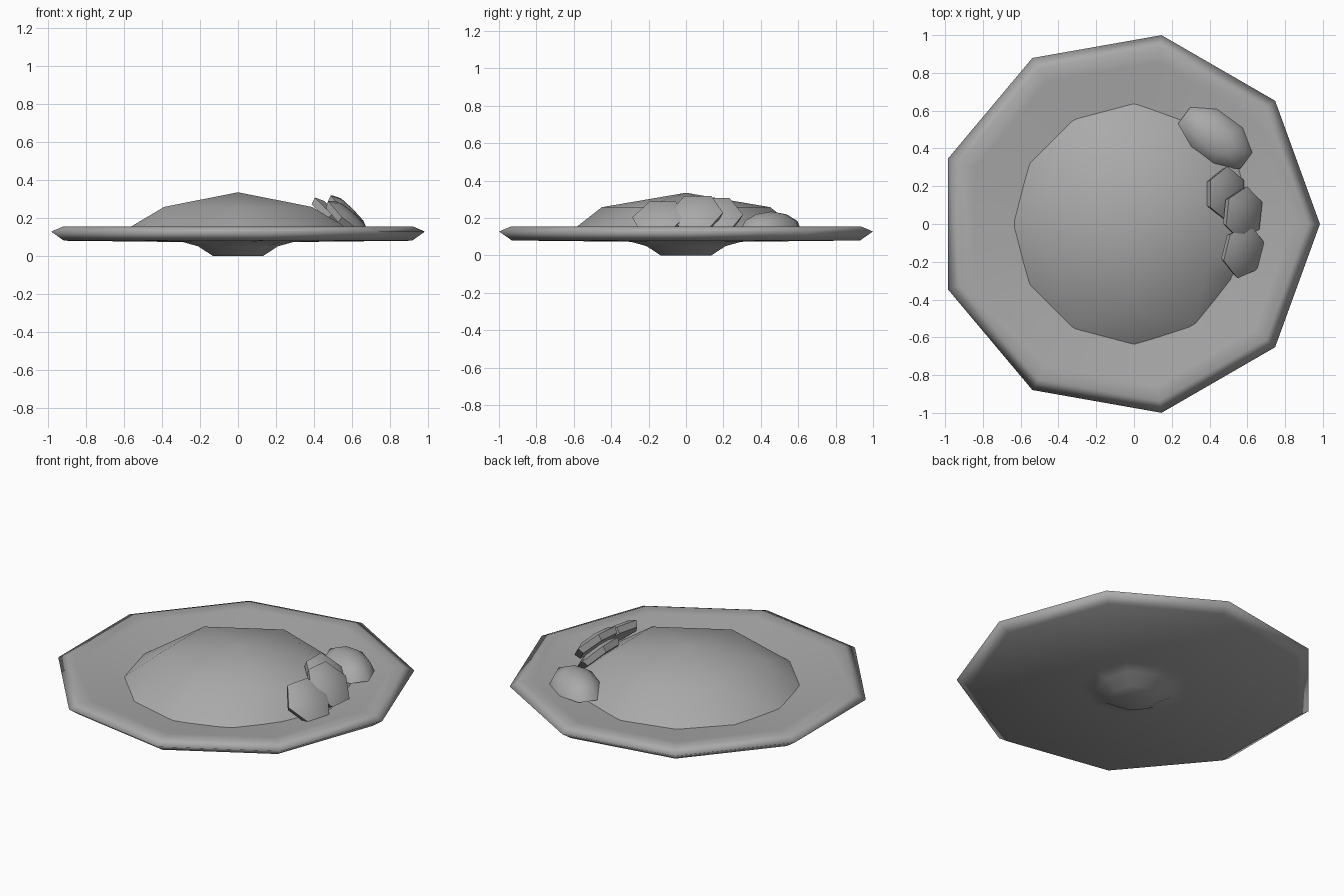
import bpy, bmesh, math
from mathutils import Matrix, Vector, Euler

cube = bpy.data.objects.get("Cube")
if cube:
    bpy.data.objects.remove(cube)

grey = bpy.data.materials.new("plain grey")
grey.use_nodes = True
colour = (0.4, 0.4, 0.4, 1)
grey.diffuse_color = colour
grey.node_tree.nodes["Principled BSDF"].inputs["Base Color"].default_value = colour


def finish(name, bm, matrix=None, angle=180):
    bmesh.ops.recalc_face_normals(bm, faces=bm.faces)
    mesh = bpy.data.meshes.new(name)
    bm.to_mesh(mesh)
    bm.free()
    mesh.materials.append(grey)
    obj = bpy.data.objects.new(name, mesh)
    bpy.context.collection.objects.link(obj)
    if matrix:
        obj.matrix_world = matrix
    bpy.ops.object.select_all(action="DESELECT")
    obj.select_set(True)
    bpy.context.view_layer.objects.active = obj
    bpy.ops.object.shade_smooth_by_angle(angle=math.radians(angle))
    return obj


def lathe(profile, sides, lean=0.0, turn=0.0):
    """Stack polygon rings (radius, height); a zero radius closes to a point."""
    bm = bmesh.new()
    rings = []
    for r, z in profile:
        if r == 0:
            rings.append([bm.verts.new((0, 0, z))] * sides)
            continue
        angles = [turn + math.tau * i / sides for i in range(sides)]
        rings.append([bm.verts.new((r * (math.cos(a) + lean), r * math.sin(a), z))
                      for a in angles])
    for low, high in zip(rings, rings[1:]):
        for i in range(sides):
            j = (i + 1) % sides
            corners = dict.fromkeys((low[i], low[j], high[j], high[i]))
            bm.faces.new(list(corners))
    return bm


# Nine-sided plate with a small foot and a shallow dished top
plate = [(0, 0), (0.137, 0), (0.215, 0.05), (0.30, 0.073), (0.945, 0.08),
         (1.015, 0.128), (0.95, 0.155), (0.87, 0.148), (0.66, 0.112),
         (0.3, 0.1), (0, 0.1)]
finish("plate", lathe(plate, 9, lean=-0.03))

# Mound: peak, six-sided shoulder and twelve-sided base, dented at the right
bm = bmesh.new()
peak = bm.verts.new((0, 0, 0.335))
shoulder, base = [], []
dents = {2: 0.96, 10: 0.98, 11: 0.92}
for i in range(12):
    a = math.tau * i / 12
    r = 0.65 * dents.get(i, 1)
    base.append(bm.verts.new((r * math.cos(a), r * math.sin(a), 0.102)))
    if i % 2:
        shoulder.append(bm.verts.new((0.45 * math.cos(a), 0.45 * math.sin(a), 0.258)))
for k in range(6):
    here, after = shoulder[k], shoulder[(k + 1) % 6]
    i = 2 * k + 1
    bm.faces.new((peak, here, after))
    bm.faces.new((here, base[i], base[(i + 1) % 12]))
    bm.faces.new((here, base[(i + 1) % 12], after))
    bm.faces.new((after, base[(i + 1) % 12], base[(i + 2) % 12]))
bm.faces.new(base)
finish("mound", bm, angle=75)

# Three six-sided slices leaning against the mound
slice_profile = [(0, -0.025), (0.13, -0.025), (0.145, 0.012), (0.095, 0.033), (0, 0.04)]
slices = [("back_slice", (0.485, 0.16, 0.21), (0, 45, 0)),
          ("middle_slice", (0.575, 0.055, 0.22), (0, 45, -6)),
          ("front_slice", (0.575, -0.145, 0.195), (0, 42, -14))]
for name, place, tilt in slices:
    turn = Euler([math.radians(t) for t in tilt]).to_matrix().to_4x4()
    finish(name, lathe(slice_profile, 6, turn=math.radians(30)),
           Matrix.Translation(Vector(place)) @ turn, angle=50)

# Flattened oval lump lying behind the slices
bm = lathe([(0, -0.5), (1, 0), (0.85, 0.5), (0.5, 0.85), (0, 1)], 8,
           turn=math.radians(22))
lump = (Matrix.Translation((0.43, 0.455, 0.135))
        @ Matrix.Rotation(math.radians(-36), 4, "Z")
        @ Matrix.Diagonal((0.22, 0.14, 0.1, 1)))
bm.transform(lump)
finish("oval_lump", bm, angle=75)
